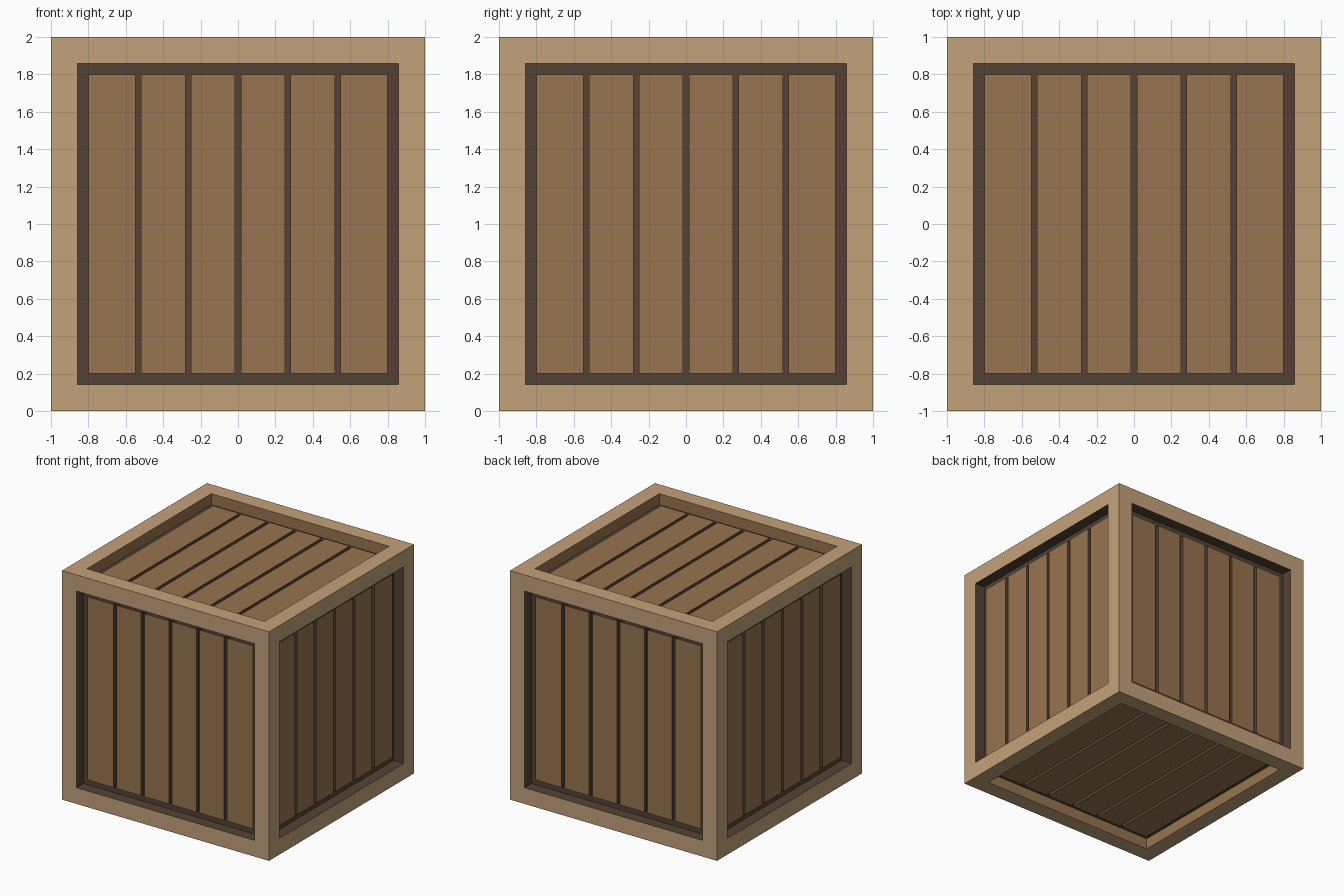
import bpy, bmesh
from mathutils import Matrix, Vector

if "Cube" in bpy.data.objects:
    bpy.data.objects.remove(bpy.data.objects["Cube"])

BORDER = 0.2      # width of the frame beams
RECESS = 0.067    # how far the planks sit below the frame
GROOVE = 0.03     # width and depth of the gaps between planks
PLANKS = 6
HALF = 1.0 - BORDER


def material(name, rgb):
    m = bpy.data.materials.new(name)
    lin = [((c / 255 + 0.055) / 1.055) ** 2.4 for c in rgb]
    m.diffuse_color = (*lin, 1)
    m.use_nodes = True
    m.node_tree.nodes["Principled BSDF"].inputs["Base Color"].default_value = m.diffuse_color
    return m


MATS = [material("light_wood", (196, 162, 122)),
        material("plank_wood", (152, 116, 78)),
        material("dark_gap", (84, 66, 52))]
LIGHT, PLANK, DARK = range(3)


def finish(bm, name):
    mesh = bpy.data.meshes.new(name)
    bm.to_mesh(mesh)
    bm.free()
    for m in MATS:
        mesh.materials.append(m)
    obj = bpy.data.objects.new(name, mesh)
    bpy.context.collection.objects.link(obj)


# Frame: a cube with a sunken square in every side
bm = bmesh.new()
bmesh.ops.create_cube(bm, size=2, matrix=Matrix.Translation((0, 0, 1)))
bm.normal_update()
for face in list(bm.faces):
    wall_mat = PLANK if abs(face.normal.z) > 0.5 else DARK
    bmesh.ops.inset_individual(bm, faces=[face], thickness=BORDER)
    walls = bmesh.ops.inset_individual(bm, faces=[face], thickness=0,
                                       depth=-(RECESS + GROOVE))["faces"]
    for w in walls:
        w.material_index = wall_mat
    face.material_index = DARK
finish(bm, "crate_frame")


# Planks: a row of slats on each side, with dark edges along the gaps
def plank_panel(name, out, along):
    w, v = Vector(out), Vector(along)
    u = v.cross(w)
    turn = Matrix((u, v, w)).transposed().to_4x4()
    place = Matrix.Translation((0, 0, 1)) @ turn
    pitch = 2 * HALF / PLANKS
    bm = bmesh.new()
    for i in range(PLANKS):
        x0 = -HALF + i * pitch + (GROOVE / 2 if i else 0)
        x1 = -HALF + (i + 1) * pitch - (GROOVE / 2 if i < PLANKS - 1 else 0)
        centre = Matrix.Translation(((x0 + x1) / 2, 0, 1 - RECESS - GROOVE / 2))
        size = Matrix.Diagonal((x1 - x0, 2 * HALF, GROOVE, 1))
        bmesh.ops.create_cube(bm, size=1, matrix=centre @ size)
    bm.normal_update()
    # drop the hidden backs and ends, then colour by direction
    hidden = [f for f in bm.faces if f.normal.z < -0.5 or abs(f.normal.y) > 0.5
              or abs(f.calc_center_median().x) > HALF - 0.001]
    bmesh.ops.delete(bm, geom=hidden, context="FACES")
    for f in bm.faces:
        f.material_index = PLANK if f.normal.z > 0.5 else DARK
    bm.transform(place)
    finish(bm, name)


UP, BACK = (0, 0, 1), (0, 1, 0)
for name, out, along in (("front_planks", (0, -1, 0), UP),
                         ("back_planks", (0, 1, 0), UP),
                         ("right_planks", (1, 0, 0), UP),
                         ("left_planks", (-1, 0, 0), UP),
                         ("top_planks", (0, 0, 1), BACK),
                         ("bottom_planks", (0, 0, -1), BACK)):
    plank_panel(name, out, along)
